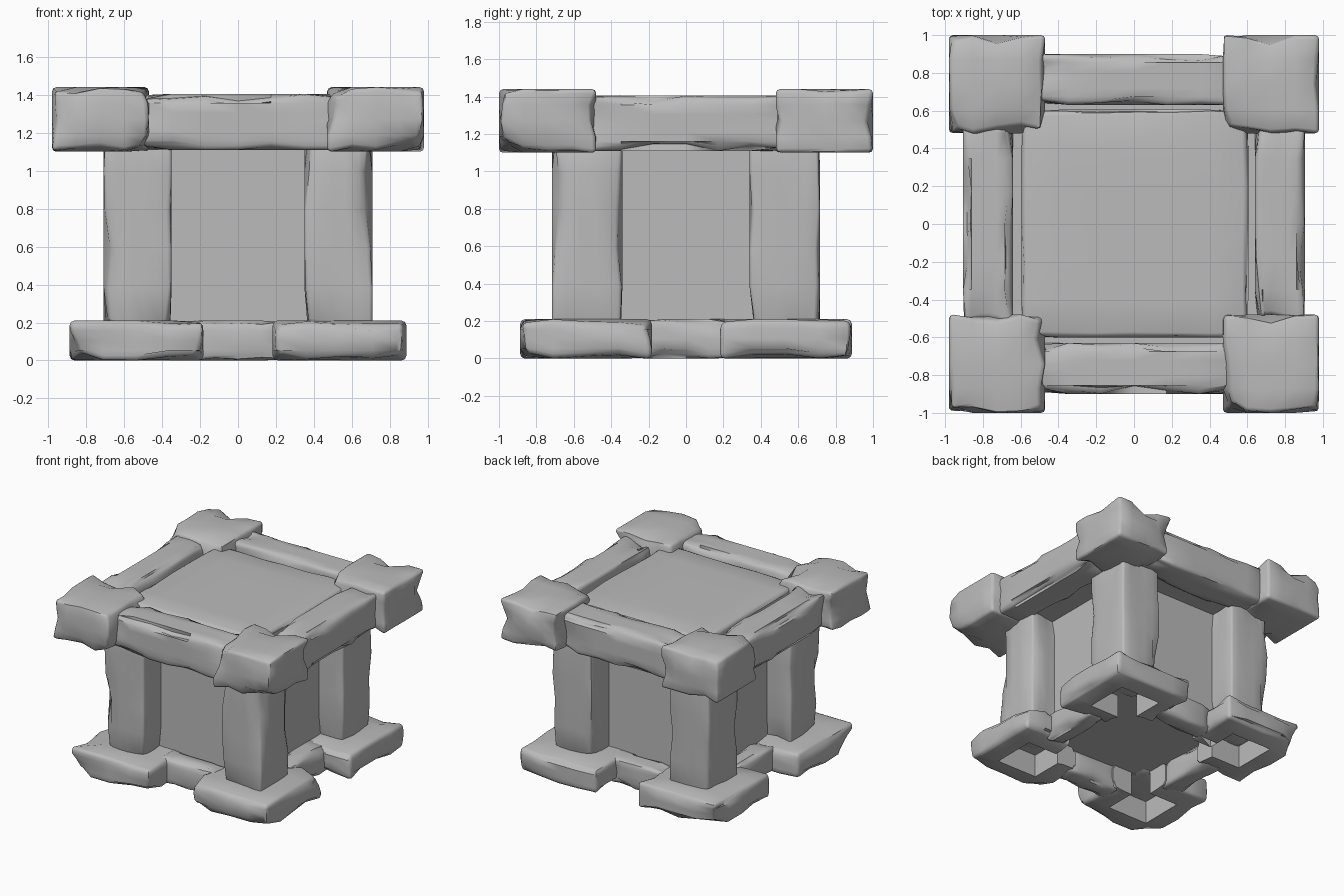
import bpy, bmesh, math
from mathutils import Vector, noise

if "Cube" in bpy.data.objects:
    bpy.data.objects.remove(bpy.data.objects["Cube"])

stone = bpy.data.materials.new("grey_stone")
stone.use_nodes = True
GREY = (0.5, 0.5, 0.5, 1)
stone.diffuse_color = GREY
stone.node_tree.nodes["Principled BSDF"].inputs["Base Color"].default_value = GREY


def finish(obj):
    bpy.ops.object.select_all(action='DESELECT')
    obj.select_set(True)
    bpy.context.view_layer.objects.active = obj
    bpy.ops.object.shade_smooth_by_angle(angle=math.radians(50))


def block(name, low, high, bevel=0.022, wear=0.0, cuts=3):
    """Rounded box between two corners; its edges are worn inwards by smooth noise."""
    low, high = Vector(low), Vector(high)
    mid, half = (low + high) / 2, (high - low) / 2
    bm = bmesh.new()
    bmesh.ops.create_cube(bm, size=2)
    for v in bm.verts:
        v.co = v.co * half
    if wear:
        bmesh.ops.subdivide_edges(bm, edges=bm.edges[:], cuts=cuts, use_grid_fill=True)
    if bevel:
        sharp = [e for e in bm.edges if e.calc_face_angle(0) > math.radians(50)]
        bmesh.ops.bevel(bm, geom=sharp, offset=bevel, segments=2, profile=0.5,
                        affect='EDGES', clamp_overlap=True)
    for v in bm.verts:
        near = [i for i in range(3) if abs(v.co[i]) > half[i] - bevel * 1.05]
        if wear and len(near) > 1:
            amount = wear * max(0, noise.noise((v.co + mid) * 5) + 0.2)
            for i in near:
                v.co[i] -= math.copysign(amount, v.co[i])
        v.co += mid
    bmesh.ops.recalc_face_normals(bm, faces=bm.faces[:])
    mesh = bpy.data.meshes.new(name)
    bm.to_mesh(mesh)
    bm.free()
    mesh.materials.append(stone)
    obj = bpy.data.objects.new(name, mesh)
    bpy.context.collection.objects.link(obj)
    finish(obj)
    return obj


def mirrored(name, sx, sy, low, high, **kw):
    """Block given for the +x +y quarter, placed in the quarter (sx, sy)."""
    xs = sorted((sx * low[0], sx * high[0]))
    ys = sorted((sy * low[1], sy * high[1]))
    return block(name, (xs[0], ys[0], low[2]), (xs[1], ys[1], high[2]), **kw)


def carve(obj, cutter):
    cutter.hide_render = True
    mod = obj.modifiers.new("hollow", 'BOOLEAN')
    mod.operation, mod.solver, mod.object = 'DIFFERENCE', 'EXACT', cutter
    bpy.context.view_layer.objects.active = obj
    bpy.ops.object.modifier_apply(modifier=mod.name)
    bpy.data.objects.remove(cutter)


# Recessed walls, the bed under the top, and the top slab
block("inner_walls", (-.49, -.49, .19), (.49, .49, 1.2), bevel=0)
block("top_bed", (-.8, -.8, 1.13), (.8, .8, 1.27), bevel=0)
block("top_slab", (-.595, -.6, 1.2), (.605, .605, 1.38), wear=.03, cuts=5)

# Four corners: hollow foot, pillar and cap
for sx, x_name in ((-1, "right"), (1, "left")):
    for sy, y_name in ((-1, "front"), (1, "back")):
        tag = y_name + "_" + x_name
        foot = mirrored("foot_" + tag, sx, sy, (.183, .183, 0), (.887, .887, .21),
                        bevel=.025, wear=.05)
        carve(foot, block("hollow_cutter", (-.46, -.46, -.1), (.46, .46, .195), bevel=0))
        carve(foot, mirrored("pit_cutter", sx, sy, (.36, .36, -.1), (.72, .72, .185), bevel=0))
        finish(foot)
        mirrored("pillar_" + tag, sx, sy, (.35, .34, .18), (.708, .717, 1.2),
                 bevel=.016, wear=.04, cuts=4)
        mirrored("cap_" + tag, sx, sy, (.47, .48, 1.1), (.98, 1, 1.44), wear=.06)

# Four sides: base link and lintel
for s, y_name, x_name in ((-1, "front", "right"), (1, "back", "left")):
    mirrored("base_link_" + y_name, 1, s, (-.25, .47, 0), (.25, .65, .21), wear=.04)
    mirrored("base_link_" + x_name, s, 1, (.47, -.25, 0), (.65, .25, .21), wear=.04)
    mirrored("lintel_" + y_name, 1, s, (-.52, .63, 1.11), (.52, .9, 1.405),
             wear=.05, cuts=5)
    mirrored("lintel_" + x_name, s, 1, (.64, -.52, 1.11), (.905, .52, 1.405),
             wear=.05, cuts=5)
